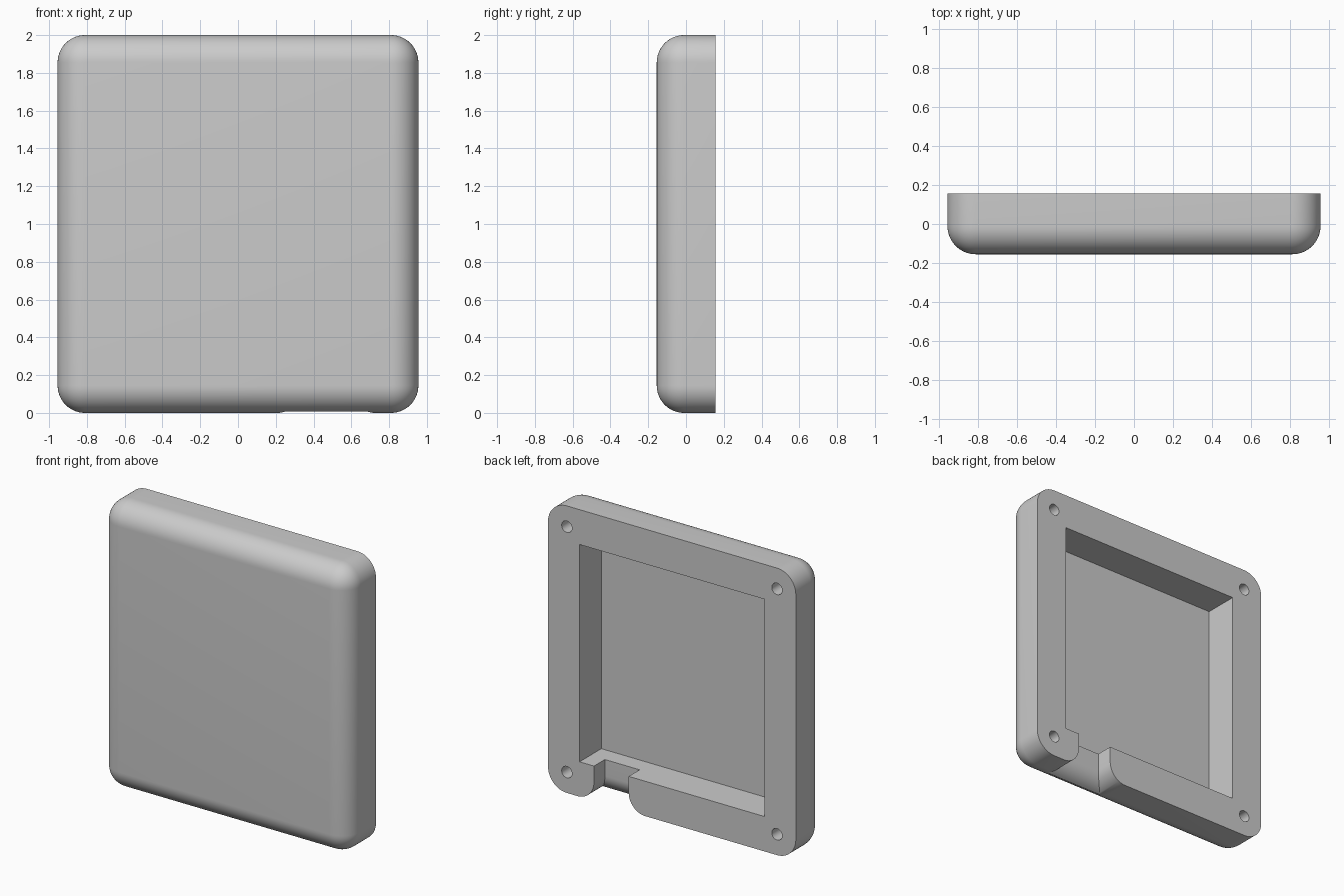
import bpy
import bmesh
from math import sin, cos, pi
from mathutils import Matrix, Vector

cube = bpy.data.objects.get("Cube")
if cube:
    bpy.data.objects.remove(cube, do_unlink=True)

HALF_X, HALF_Y, HEIGHT = 0.955, 0.155, 2.0
ROUND = 0.145                # outer edge and corner radius
POCKET_X, POCKET_Z = 0.712, 0.757
FLOOR_Y = -0.085
NOTCH_X, NOTCH_Y, FLARE = 0.467, 0.035, 0.13

grey = bpy.data.materials.new("grey_plastic")
grey.use_nodes = True
grey.diffuse_color = (0.6, 0.6, 0.6, 1)
grey.node_tree.nodes["Principled BSDF"].inputs["Base Color"].default_value = grey.diffuse_color


def make_object(name, bm):
    bmesh.ops.recalc_face_normals(bm, faces=bm.faces)
    mesh = bpy.data.meshes.new(name)
    bm.to_mesh(mesh)
    bm.free()
    mesh.materials.append(grey)
    obj = bpy.data.objects.new(name, mesh)
    bpy.context.collection.objects.link(obj)
    return obj


def add_box(bm, low, high):
    low, high = Vector(low), Vector(high)
    place = Matrix.Translation((low + high) / 2) @ Matrix.Diagonal((*(high - low), 1))
    bmesh.ops.create_cube(bm, size=1, matrix=place)


# Outer shell: rounded on every edge except around the open back
bm = bmesh.new()
add_box(bm, (-HALF_X, -HALF_Y, 0), (HALF_X, HALF_Y, HEIGHT))
rounded = [e for e in bm.edges if any(v.co.y < 0 for v in e.verts)]
bmesh.ops.bevel(bm, geom=rounded, offset=ROUND, offset_type='OFFSET',
                segments=14, profile=0.5, affect='EDGES', clamp_overlap=False)
cover = make_object("cover_shell", bm)

# Square pocket
bm = bmesh.new()
add_box(bm, (-POCKET_X, FLOOR_Y, 1 - POCKET_Z), (POCKET_X, 0.4, 1 + POCKET_Z))
pocket = make_object("pocket_cutter", bm)

# Four blind screw holes
bm = bmesh.new()
for side in (-1, 1):
    for level in (-1, 1):
        place = Matrix.Translation((side * (HALF_X - ROUND), 0.1, 1 + level * (1 - ROUND)))
        bmesh.ops.create_cone(bm, cap_ends=True, segments=32, radius1=0.04, radius2=0.04,
                              depth=0.3, matrix=place @ Matrix.Rotation(pi / 2, 4, 'X'))
holes = make_object("screw_hole_cutter", bm)

# Cable notch with a trumpet-shaped mouth
steps = 14
levels = [(-0.05, FLARE)]
for i in range(steps + 1):
    a = i / steps * pi / 2
    levels.append((FLARE * (1 - cos(a)) - 0.001, FLARE * (1 - sin(a))))
levels.append((0.3, 0))
bm = bmesh.new()
rings = []
for z, grow in levels:
    wide = 0.134 + grow
    rings.append([bm.verts.new((NOTCH_X + x, y, z)) for x, y in
                  ((-wide, NOTCH_Y - grow), (wide, NOTCH_Y - grow), (wide, 0.4), (-wide, 0.4))])
for low, high in zip(rings, rings[1:]):
    for i in range(4):
        j = (i + 1) % 4
        bm.faces.new((low[i], low[j], high[j], high[i]))
bm.faces.new(rings[0])
bm.faces.new(rings[-1])
notch = make_object("cable_notch_cutter", bm)

# Carve the shell, then shade it
bpy.context.view_layer.objects.active = cover
for cutter in (pocket, holes, notch):
    cut = cover.modifiers.new(cutter.name, 'BOOLEAN')
    cut.operation = 'DIFFERENCE'
    cut.solver = 'EXACT'
    cut.object = cutter
    bpy.ops.object.modifier_apply(modifier=cut.name)
    bpy.data.objects.remove(cutter, do_unlink=True)

bpy.ops.object.select_all(action='DESELECT')
cover.select_set(True)
bpy.ops.object.shade_smooth_by_angle(angle=pi / 6)
